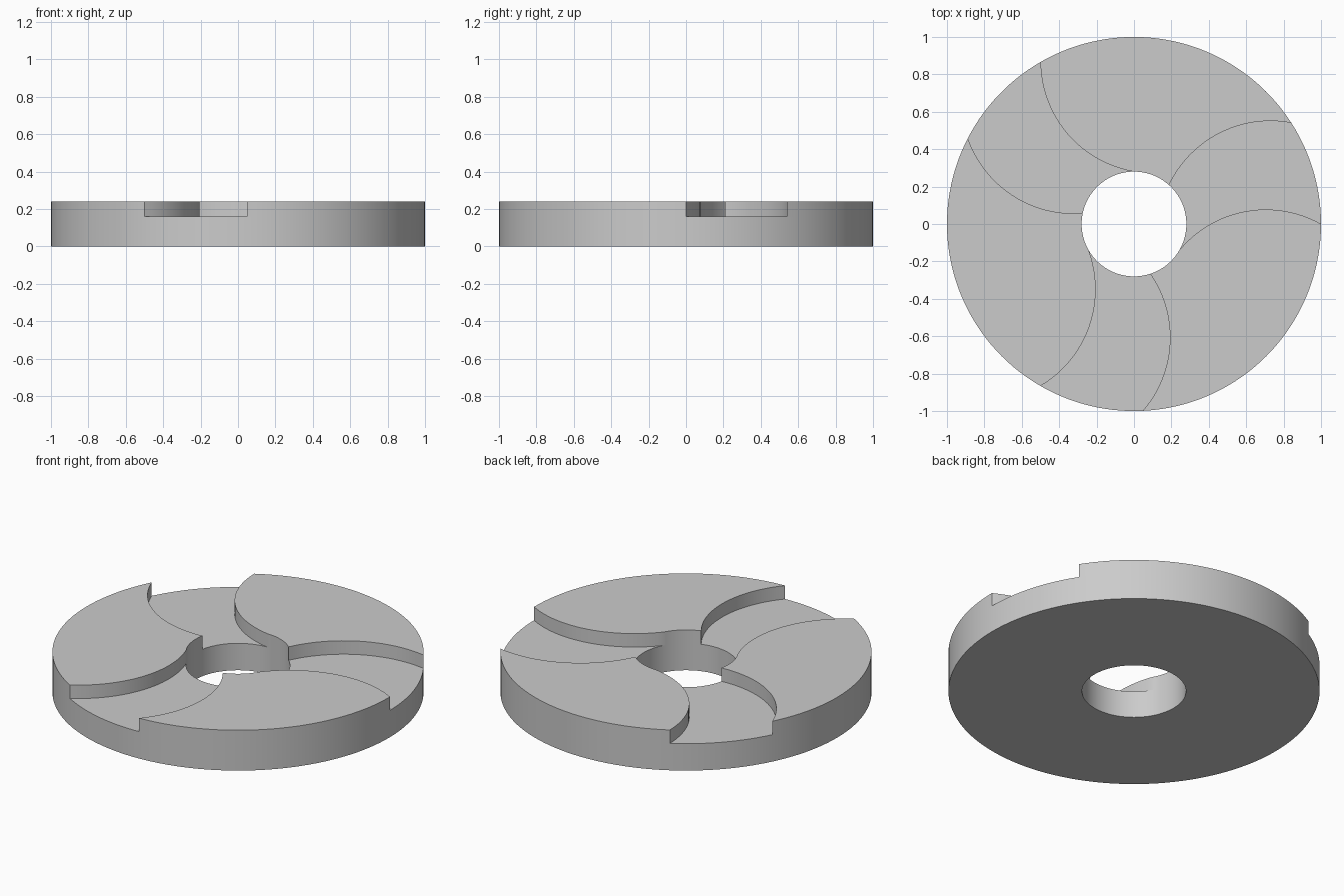
import bpy
import bmesh
from math import radians, sin, cos, asin, sqrt, ceil
from mathutils import Vector

if "Cube" in bpy.data.objects:
    bpy.data.objects.remove(bpy.data.objects["Cube"], do_unlink=True)

OUTER, HOLE = 1.0, 0.28
GROOVE_Z, TOP_Z = 0.16, 0.24
CURVE_RADIUS = 0.6
CURVE_STEPS = 24

# Two curved edges (inner angle, outer angle), repeated three times around
EDGES = [(-30, 0), (48, 32.7)]
edges = [(a + turn, b + turn) for turn in (0, 120, 240) for a, b in EDGES]


def polar(radius, degrees):
    return Vector((radius * cos(radians(degrees)), radius * sin(radians(degrees)), 0))


def rim(radius, start, end):
    """Points strictly between two angles on a circle."""
    count = ceil((end - start) / 2.5)
    return [polar(radius, start + (end - start) * i / count) for i in range(1, count)]


def swirl(inner, outer):
    """Arc from the hole to the outer rim, bulging counter-clockwise."""
    p, q = polar(HOLE, inner), polar(OUTER, outer)
    chord = q - p
    side = Vector((-chord.y, chord.x, 0)).normalized()
    half = chord.length / 2
    centre = (p + q) / 2 - side * sqrt(CURVE_RADIUS ** 2 - half ** 2)
    spread = asin(half / CURVE_RADIUS)
    along = chord.normalized()
    angles = [spread * (2 * i / CURVE_STEPS - 1) for i in range(CURVE_STEPS + 1)]
    return [centre + CURVE_RADIUS * (along * sin(t) + side * cos(t)) for t in angles]


def raise_faces(bm, faces, height, keep):
    """Extrude flat faces upward and return the new top faces."""
    result = bmesh.ops.extrude_face_region(bm, geom=faces, use_keep_orig=keep)["geom"]
    verts = [g for g in result if isinstance(g, bmesh.types.BMVert)]
    bmesh.ops.translate(bm, verts=verts, vec=(0, 0, height))
    return [g for g in result if isinstance(g, bmesh.types.BMFace)]


# Flat plan of six swirled sectors
bm = bmesh.new()
curves = [[bm.verts.new(p) for p in swirl(*e)] for e in edges]
sectors = []
for i, (inner, outer) in enumerate(edges):
    j = (i + 1) % len(edges)
    wrap = 360 if j == 0 else 0
    outside = [bm.verts.new(p) for p in rim(OUTER, outer, edges[j][1] + wrap)]
    inside = [bm.verts.new(p) for p in rim(HOLE, inner, edges[j][0] + wrap)]
    sectors.append(bm.faces.new(curves[i] + outside + curves[j][::-1] + inside[::-1]))

# Base disc, then the three raised blades on alternate sectors
tops = raise_faces(bm, sectors, GROOVE_Z, True)
by_area = sorted(tops, key=lambda f: f.calc_area())
raise_faces(bm, by_area[3:], TOP_Z - GROOVE_Z, False)
bmesh.ops.recalc_face_normals(bm, faces=bm.faces[:])

mesh = bpy.data.meshes.new("grooved_disc")
bm.to_mesh(mesh)
bm.free()
disc = bpy.data.objects.new("grooved_disc", mesh)
bpy.context.collection.objects.link(disc)

# Plain grey finish
grey = bpy.data.materials.new("light_grey")
grey.use_nodes = True
colour = (0.6, 0.6, 0.6, 1)
grey.diffuse_color = colour
grey.node_tree.nodes["Principled BSDF"].inputs["Base Color"].default_value = colour
mesh.materials.append(grey)

bpy.ops.object.select_all(action="DESELECT")
disc.select_set(True)
bpy.context.view_layer.objects.active = disc
bpy.ops.object.shade_smooth_by_angle(angle=radians(20))
